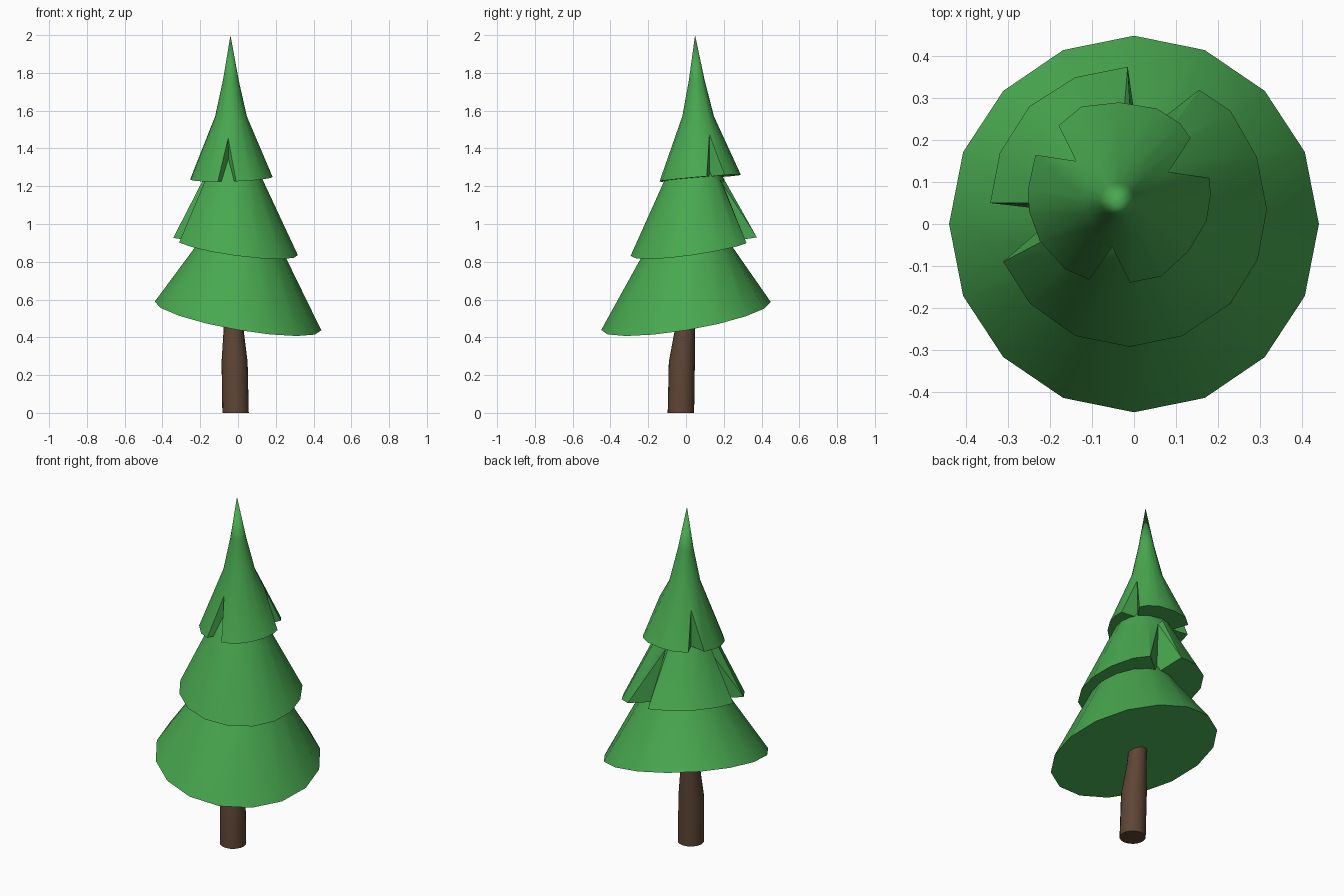
import bpy, bmesh, math

if "Cube" in bpy.data.objects:
    bpy.data.objects.remove(bpy.data.objects["Cube"])


def material(name, rgb):
    m = bpy.data.materials.new(name)
    m.diffuse_color = (*rgb, 1)
    m.use_nodes = True
    m.node_tree.nodes["Principled BSDF"].inputs["Base Color"].default_value = m.diffuse_color
    return m


def circle(cx, cy, rx, ry=None, n=16):
    ry = ry or rx
    return [(cx + rx * math.cos(2 * math.pi * i / n), cy + ry * math.sin(2 * math.pi * i / n))
            for i in range(n)]


def finish(name, bm, mat):
    bmesh.ops.recalc_face_normals(bm, faces=bm.faces)
    me = bpy.data.meshes.new(name)
    bm.to_mesh(me)
    bm.free()
    ob = bpy.data.objects.new(name, me)
    bpy.context.collection.objects.link(ob)
    me.materials.append(mat)
    bpy.context.view_layer.objects.active = ob
    ob.select_set(True)
    bpy.ops.object.shade_smooth_by_angle(angle=math.radians(30))
    ob.select_set(False)


def tier(name, rim, plane, rings, apex, mat):
    """Leafy cone: tilted rim, upper rings (cx, cy, z, r), and a tip.
    A rim point (x, y, z, inner_x, inner_y) is a pleat folded inwards:
    its upper fold point on the cone, and the inner point on the rim."""
    bm = bmesh.new()
    z0, sx, sy = plane
    rim_z = lambda x, y: z0 + sx * x + sy * y
    base = [bm.verts.new((p[-2], p[-1], rim_z(p[-2], p[-1]))) for p in rim]
    plain = [i for i, p in enumerate(rim) if len(p) == 2]
    c = [sum(rim[i][k] for i in plain) / len(plain) for k in (0, 1)]
    angles = [math.atan2(rim[i][1] - c[1], rim[i][0] - c[0]) for i in plain]
    loops = [[bm.verts.new((cx + r * math.cos(a), cy + r * math.sin(a), z)) for a in angles]
             for cx, cy, z, r in rings]
    tip = bm.verts.new(apex)
    count = len(plain)
    for k, i in enumerate(plain):
        k2 = (k + 1) % count
        j = plain[k2]
        a, b, ma, mb = base[i], base[j], loops[0][k], loops[0][k2]
        mid = (i + 1) % len(rim)
        if mid == j:
            bm.faces.new((a, b, mb, ma))
        else:
            fold, inner = bm.verts.new(rim[mid][:3]), base[mid]
            for f in ((a, inner, fold), (inner, b, fold), (a, fold, ma),
                      (fold, b, mb), (fold, mb, ma)):
                bm.faces.new(f)
        for lo, hi in zip(loops, loops[1:]):
            bm.faces.new((lo[k], lo[k2], hi[k2], hi[k]))
        bm.faces.new((loops[-1][k], loops[-1][k2], tip))
    bm.faces.new(base[::-1])
    finish(name, bm, mat)


green = material("foliage", (0.065, 0.39, 0.08))
brown = material("bark", (0.11, 0.06, 0.035))

# Trunk: slightly bent tapering tube
bm = bmesh.new()
loops = [[bm.verts.new((x, y, z)) for x, y in circle(cx, cy, r)]
         for cx, cy, z, r in ((-.013, -.027, 0, .07), (-.018, -.022, .27, .069),
                              (-.023, -.007, .43, .054), (-.028, .005, .6, .046))]
for lo, hi in zip(loops, loops[1:]):
    for k in range(16):
        bm.faces.new((lo[k], lo[k - 15], hi[k - 15], hi[k]))
bm.faces.new(loops[0][::-1])
bm.faces.new(loops[-1])
finish("trunk", bm, brown)

# Lower tier: plain tilted cone
tier("lower_tier", circle(0, 0, .441, .449), (.513, -.172, .165),
     [(0, .02, .88, .225)], (0, .03, 1.22), green)

# Middle tier: two pleats at the back and left
tier("middle_tier",
     [(-.015, .375), (-.14, .35), (-.25, .28), (-.32, .17), (-.343, .05),
      (-.16, .042, 1.21, -.17, .03),
      (-.312, -.09), (-.248, -.19), (-.14, -.267), (-.01, -.293), (.115, -.267),
      (.23, -.19), (.295, -.085), (.317, .035), (.293, .16), (.23, .27), (.155, .32),
      (-.005, .195, 1.21, .01, .2)],
     (.873, -.135, .145), [(-.027, .045, 1.24, .155)], (-.03, .05, 1.56), green)

# Upper tier: three pleats and a slender tip
tier("upper_tier",
     [(-.18, .235), (-.138, .15, 1.46, -.138, .15),
      (-.235, .165), (-.253, .083), (-.25, .03), (-.225, -.04), (-.165, -.107), (-.107, -.133),
      (-.052, -.055, 1.455, -.05, -.05),
      (-.01, -.14), (.065, -.125), (.13, -.065), (.173, .007), (.183, .07), (.18, .11),
      (.082, .124, 1.475, .08, .125),
      (.135, .205), (.11, .24), (.055, .275), (-.035, .29), (-.125, .28)],
     (1.238, .03, .085),
     [(-.037, .064, 1.57, .084), (-.038, .057, 1.76, .042)], (-.04, .048, 2.0), green)
